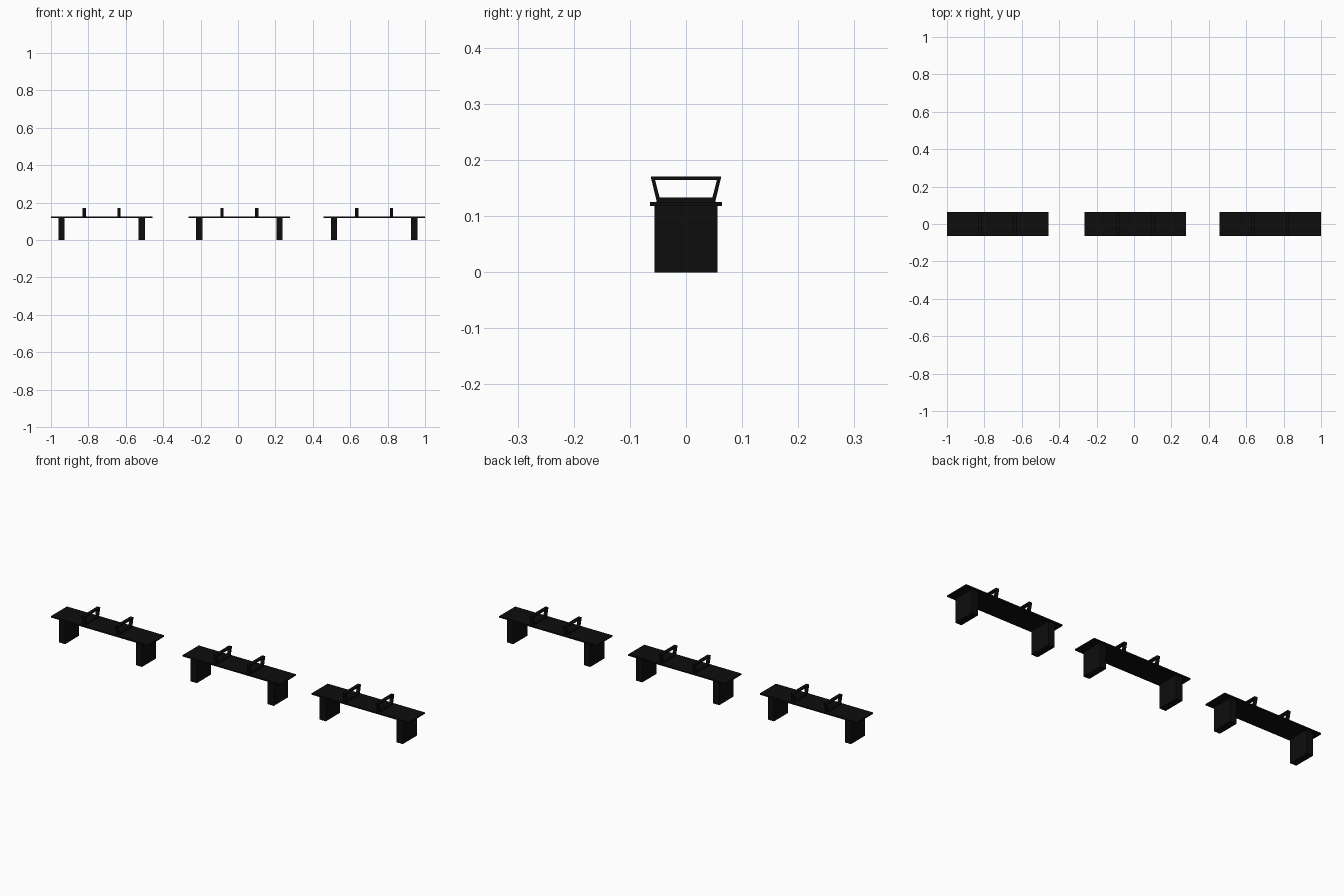
import bpy
import bmesh

cube = bpy.data.objects.get("Cube")
if cube:
    bpy.data.objects.remove(cube, do_unlink=True)

black = bpy.data.materials.new("black_metal")
black.use_nodes = True
colour = (0.004, 0.004, 0.004, 1)
black.diffuse_color = colour
black.node_tree.nodes["Principled BSDF"].inputs["Base Color"].default_value = colour

SEAT_BOTTOM, SEAT_TOP = 0.118, 0.125


def finish(name, bm):
    bmesh.ops.recalc_face_normals(bm, faces=bm.faces)
    mesh = bpy.data.meshes.new(name)
    bm.to_mesh(mesh)
    bm.free()
    mesh.materials.append(black)
    bpy.context.collection.objects.link(bpy.data.objects.new(name, mesh))


def box(name, x, width, depth, bottom, top):
    bm = bmesh.new()
    bmesh.ops.create_cube(bm, size=1)
    for v in bm.verts:
        v.co.x = x + v.co.x * width
        v.co.y *= depth
        v.co.z = bottom + (v.co.z + 0.5) * (top - bottom)
    finish(name, bm)


def armrest(name, x, width):
    """Closed trapezoid frame that widens towards the top."""
    outer = [(-0.052, SEAT_TOP), (0.052, SEAT_TOP), (0.063, 0.171), (-0.063, 0.171)]
    inner = [(-0.047, 0.133), (0.047, 0.133), (0.055, 0.164), (-0.055, 0.164)]
    bm = bmesh.new()
    rings = [[bm.verts.new((x + side * width / 2, y, z)) for y, z in loop]
             for side, loop in ((-1, outer), (1, outer), (1, inner), (-1, inner))]
    for r in range(4):
        a, b = rings[r], rings[(r + 1) % 4]
        for i in range(4):
            j = (i + 1) % 4
            bm.faces.new((a[i], a[j], b[j], b[i]))
    finish(name, bm)


# Three identical benches in a row
for place, centre in (("right", -0.729), ("middle", 0.007), ("left", 0.728)):
    box(f"{place}_bench_seat", centre, 0.543, 0.128, SEAT_BOTTOM, SEAT_TOP)
    for side, sign in (("right", -1), ("left", 1)):
        box(f"{place}_bench_{side}_leg", centre + sign * 0.215, 0.034, 0.112, 0, SEAT_BOTTOM)
        armrest(f"{place}_bench_{side}_armrest", centre + sign * 0.093, 0.017)
